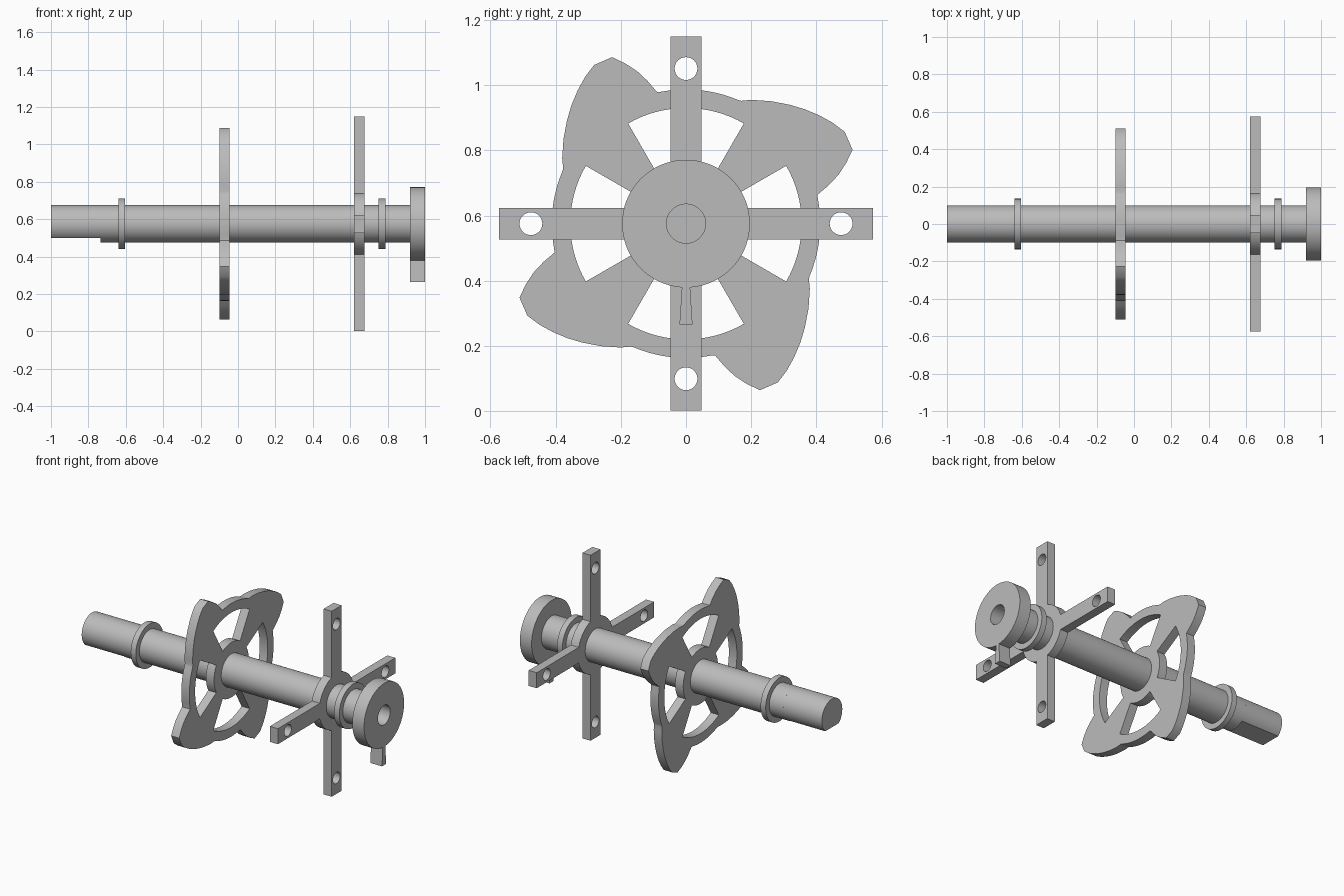
import bpy, bmesh
from math import sin, cos, asin, radians, pi
from mathutils import Matrix, Vector

cube = bpy.data.objects.get("Cube")
if cube:
    bpy.data.objects.remove(cube, do_unlink=True)

AXIS_Z = 0.575
SHAFT_R = 0.1
HUB_R = 0.17

steel = bpy.data.materials.new("grey_metal")
steel.use_nodes = True
grey = (0.5, 0.5, 0.5, 1)
steel.diffuse_color = grey
steel.node_tree.nodes["Principled BSDF"].inputs["Base Color"].default_value = grey


def arc(radius, start, end, steps=16):
    """Points on an arc about the shaft axis, angles in degrees."""
    angles = [radians(start + (end - start) * i / steps) for i in range(steps + 1)]
    return [Vector((radius * cos(a), radius * sin(a))) for a in angles]


def circle(radius, centre=(0, 0), steps=72):
    return [p + Vector(centre) for p in arc(radius, 0, 360, steps)[:-1]]


def four_times(points):
    """Repeat a quarter outline around the axis."""
    return [Matrix.Rotation(k * pi / 2, 2) @ Vector(p) for k in range(4) for p in points]


def plate(name, x0, x1, outline, holes=()):
    """Extrude a (y, z) outline with holes along x, from x0 to x1."""
    curve = bpy.data.curves.new(name + "_profile", "CURVE")
    curve.dimensions = "2D"
    curve.fill_mode = "BOTH"
    curve.extrude = (x1 - x0) / 2
    for loop in [outline, *holes]:
        spline = curve.splines.new("POLY")
        spline.points.add(len(loop) - 1)
        for point, p in zip(spline.points, loop):
            point.co = (p[0], p[1], 0, 1)
        spline.use_cyclic_u = True
    helper = bpy.data.objects.new(name + "_helper", curve)
    mesh = bpy.data.meshes.new_from_object(helper)
    bpy.data.objects.remove(helper)
    bpy.data.curves.remove(curve)

    # Turn the profile plane to face along x
    bm = bmesh.new()
    bm.from_mesh(mesh)
    bmesh.ops.remove_doubles(bm, verts=bm.verts, dist=1e-5)
    for v in bm.verts:
        y, z, x = v.co
        v.co = (x, y, z)
    bmesh.ops.recalc_face_normals(bm, faces=bm.faces)
    bm.to_mesh(mesh)
    bm.free()
    mesh.name = name
    mesh.materials.clear()
    mesh.materials.append(steel)

    obj = bpy.data.objects.new(name, mesh)
    obj.location = ((x0 + x1) / 2, 0, AXIS_Z)
    bpy.context.collection.objects.link(obj)
    bpy.ops.object.select_all(action="DESELECT")
    obj.select_set(True)
    bpy.context.view_layer.objects.active = obj
    bpy.ops.object.shade_smooth_by_angle(angle=radians(30))
    return obj


# Shaft with a flat on the underside of its left-hand end
plate("shaft", -0.735, 0.92, circle(SHAFT_R))
flat = math_angle = 90 - asin(0.075 / SHAFT_R) * 180 / pi
plate("shaft_flat_end", -1, -0.735, arc(SHAFT_R, -90 + flat, 270 - flat, 56))

# Retaining collars
plate("outer_collar", -0.64, -0.605, circle(0.135))
plate("inner_collar", 0.752, 0.788, circle(0.135))

# Cam wheel: swept lobes joined by a rim, with four windows
lobe = [(0.404, 0.089), (0.438, 0.118), (0.468, 0.15), (0.492, 0.187), (0.511, 0.227),
        (0.487, 0.282), (0.45, 0.31), (0.41, 0.332), (0.365, 0.351), (0.318, 0.365),
        (0.26, 0.376), (0.2, 0.38), (0.17, 0.377)]
rim = arc(0.412, 67, 101, 10)
window = arc(0.355, -30, 30) + arc(HUB_R, 30, -30)
windows = [[Matrix.Rotation(k * pi / 2, 2) @ p for p in window] for k in range(4)]
plate("cam_wheel", -0.1, -0.045, four_times(lobe + rim), windows)

# Four-armed cross with a hole near each arm tip
half, reach = 0.048, 0.574
root = asin(half / HUB_R) * 180 / pi
quarter = [(reach, -half), (reach, half)] + arc(HUB_R, root, 90 - root, 14)
bolt_holes = [circle(0.035, c, 32) for c in four_times([(0.476, 0)])]
plate("cross_arms", 0.62, 0.675, four_times(quarter), bolt_holes)

# End disc with a central bore and a pointer below
plate("end_disc", 0.92, 1.0, circle(0.196), [circle(0.06, steps=48)])
plate("pointer_tab", 0.92, 1.0,
      [(-0.012, -0.185), (-0.02, -0.31), (0.02, -0.31), (0.012, -0.185)])
